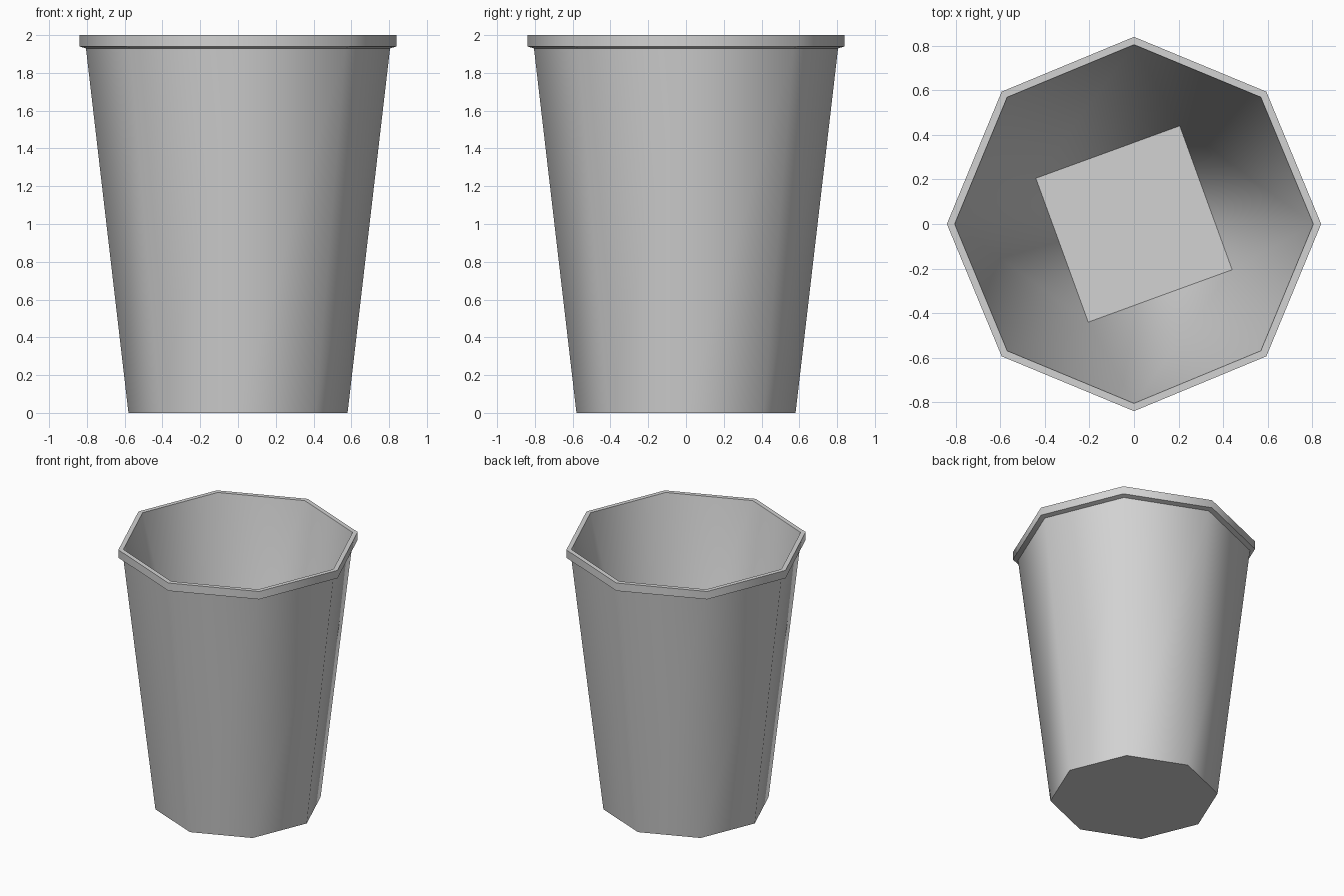
import bpy, bmesh, math

cube = bpy.data.objects.get("Cube")
if cube:
    bpy.data.objects.remove(cube, do_unlink=True)

SIDES = 8
FLOOR_SIDES = 4

grey = bpy.data.materials.new("light grey")
grey.use_nodes = True
colour = (0.65, 0.65, 0.65, 1)
grey.diffuse_color = colour
grey.node_tree.nodes["Principled BSDF"].inputs["Base Color"].default_value = colour

bm = bmesh.new()


def ring(radius, z, sides=SIDES, turn=0.0):
    """Ring of vertices around the z axis."""
    angles = [math.radians(turn) + math.tau * i / sides for i in range(sides)]
    return [bm.verts.new((radius * math.cos(a), radius * math.sin(a), z)) for a in angles]


def bridge(lower, upper):
    """Quads between two rings with the same number of vertices."""
    n = len(lower)
    for i in range(n):
        j = (i + 1) % n
        bm.faces.new((lower[i], lower[j], upper[j], upper[i]))


# Outer wall, overhanging rim and inner lip
profile = [(0.58, 0), (0.805, 1.93), (0.84, 1.94), (0.84, 2), (0.805, 2)]
rings = [ring(r, z) for r, z in profile]
for lower, upper in zip(rings, rings[1:]):
    bridge(lower, upper)

# Underside
bm.faces.new(rings[0])

# Inner wall, narrowing from the eight-sided lip to a turned square floor
lip = rings[-1]
floor = ring(0.486, 0.08, FLOOR_SIDES, -25)
for k in range(FLOOR_SIDES):
    corner, following = floor[k], floor[(k + 1) % FLOOR_SIDES]
    first = 2 * k - 2
    for i in (first, first + 1):
        bm.faces.new((lip[i % SIDES], lip[(i + 1) % SIDES], corner))
    bm.faces.new((lip[(first + 2) % SIDES], following, corner))
bm.faces.new(floor)

bmesh.ops.recalc_face_normals(bm, faces=bm.faces)
mesh = bpy.data.meshes.new("cup")
bm.to_mesh(mesh)
bm.free()
mesh.materials.append(grey)

cup = bpy.data.objects.new("cup", mesh)
bpy.context.collection.objects.link(cup)

# Smooth sides with crisp rim and floor edges
bpy.ops.object.select_all(action="DESELECT")
cup.select_set(True)
bpy.context.view_layer.objects.active = cup
bpy.ops.object.shade_smooth_by_angle(angle=math.radians(50))
